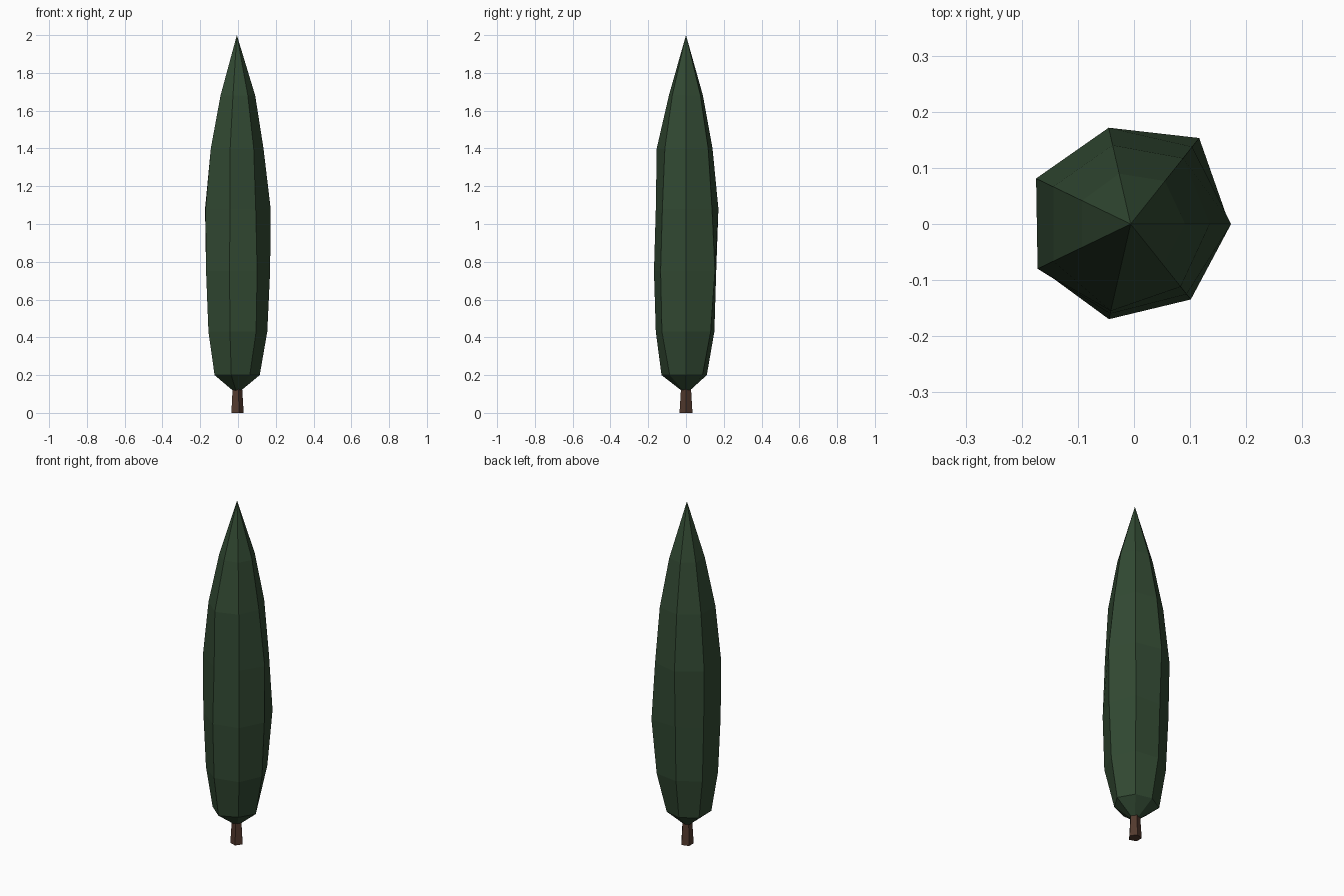
import bpy
import bmesh
from math import cos, sin, tau

if "Cube" in bpy.data.objects:
    bpy.data.objects.remove(bpy.data.objects["Cube"], do_unlink=True)

CENTRE_X = -0.006


def make_material(name, colour):
    mat = bpy.data.materials.new(name)
    mat.use_nodes = True
    mat.diffuse_color = colour
    bsdf = mat.node_tree.nodes["Principled BSDF"]
    bsdf.inputs["Base Color"].default_value = colour
    bsdf.inputs["Roughness"].default_value = 0.9
    return mat


def make_lathe(name, rings, material, bottom_z, top_z):
    """Skin rings of (height, radius per side) and close both ends to a point."""
    bm = bmesh.new()
    loops = []
    for z, radii in rings:
        n = len(radii)
        loops.append([bm.verts.new((CENTRE_X + r * cos(tau * i / n), r * sin(tau * i / n), z))
                      for i, r in enumerate(radii)])
    bottom = bm.verts.new((CENTRE_X, 0, bottom_z))
    top = bm.verts.new((CENTRE_X, 0, top_z))
    for i in range(n):
        j = (i + 1) % n
        for low, high in zip(loops, loops[1:]):
            bm.faces.new((low[i], low[j], high[j], high[i]))
        bm.faces.new((bottom, loops[0][j], loops[0][i]))
        bm.faces.new((top, loops[-1][i], loops[-1][j]))
    bmesh.ops.recalc_face_normals(bm, faces=bm.faces[:])
    mesh = bpy.data.meshes.new(name)
    bm.to_mesh(mesh)
    bm.free()
    mesh.materials.append(material)
    obj = bpy.data.objects.new(name, mesh)
    bpy.context.collection.objects.link(obj)
    return obj


leaf_green = make_material("dark leaf green", (0.032, 0.068, 0.033, 1))
bark_brown = make_material("bark brown", (0.085, 0.042, 0.027, 1))

# Tapering five-sided trunk, its top hidden in the foliage
make_lathe("trunk", [(0, [0.036] * 5), (0.16, [0.026] * 5)], bark_brown, 0, 0.16)

# Slender seven-sided foliage with slightly uneven ridges
foliage_rings = [
    (0.20, [0.121, 0.112, 0.113, 0.131, 0.131, 0.133, 0.110]),
    (0.43, [0.161, 0.167, 0.154, 0.167, 0.167, 0.164, 0.163]),
    (0.75, [0.176, 0.196, 0.164, 0.181, 0.181, 0.174, 0.172]),
    (1.08, [0.179, 0.176, 0.176, 0.187, 0.184, 0.164, 0.160]),
    (1.40, [0.141, 0.150, 0.144, 0.153, 0.153, 0.159, 0.143]),
    (1.68, [0.097, 0.098, 0.092, 0.096, 0.096, 0.093, 0.093]),
]
make_lathe("foliage", foliage_rings, leaf_green, 0.10, 2.0)
